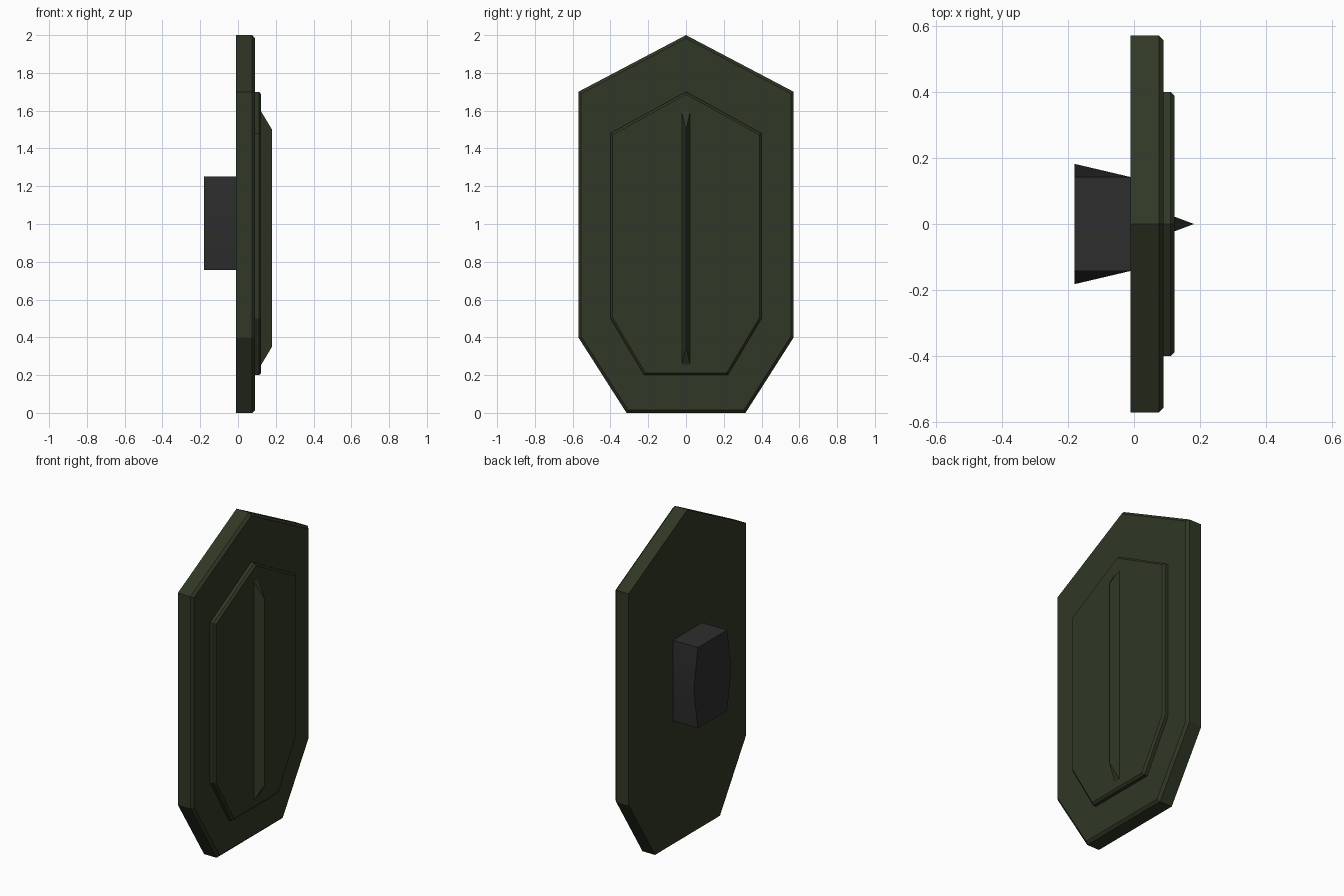
import bpy
import bmesh

cube = bpy.data.objects.get("Cube")
if cube:
    bpy.data.objects.remove(cube, do_unlink=True)


def material(name, rgb):
    mat = bpy.data.materials.new(name)
    mat.use_nodes = True
    mat.diffuse_color = (*rgb, 1)
    mat.node_tree.nodes["Principled BSDF"].inputs["Base Color"].default_value = (*rgb, 1)
    return mat


olive = material("dark_olive", (0.030, 0.039, 0.019))
charcoal = material("charcoal", (0.027, 0.027, 0.028))


def loft(name, back, front, x_back, x_front, mat, chamfer=0.0):
    """Join two matching (y, z) outlines along x, chamfering the front rim."""
    bm = bmesh.new()
    a = [bm.verts.new((x_back, y, z)) for y, z in back]
    b = [bm.verts.new((x_front, y, z)) for y, z in front]
    n = len(a)
    bm.faces.new(a)
    cap = bm.faces.new(b)
    for i in range(n):
        j = (i + 1) % n
        bm.faces.new((a[i], a[j], b[j], b[i]))
    bmesh.ops.recalc_face_normals(bm, faces=bm.faces[:])
    if chamfer:
        bmesh.ops.bevel(bm, geom=list(cap.edges), offset=chamfer,
                        segments=1, affect='EDGES', profile=0.5)
    mesh = bpy.data.meshes.new(name)
    bm.to_mesh(mesh)
    bm.free()
    mesh.materials.append(mat)
    obj = bpy.data.objects.new(name, mesh)
    bpy.context.collection.objects.link(obj)
    return obj


def shield_outline(half, foot, bottom, low, high, top):
    """Pointed top, straight sides, tapered flat foot."""
    return [(-foot, bottom), (foot, bottom), (half, low),
            (half, high), (0, top), (-half, high), (-half, low)]


def grip_outline(mid):
    """Block end whose sides bulge to mid at half height."""
    y, low, high = 0.142, 0.757, 1.252
    centre = (low + high) / 2
    return [(-y, low), (y, low), (mid, centre), (y, high), (-y, high), (-mid, centre)]


# Main plate and raised panel
plate = shield_outline(0.57, 0.315, 0.0, 0.40, 1.70, 2.0)
loft("shield_plate", plate, plate, -0.01, 0.09, olive, 0.015)
panel = shield_outline(0.40, 0.222, 0.20, 0.50, 1.48, 1.70)
loft("raised_panel", panel, panel, 0.085, 0.123, olive, 0.012)

# Sharp central ridge with sloping ends
base = [(-0.023, 0.25), (0.023, 0.25), (0.023, 1.60), (-0.023, 1.60)]
crest = [(-0.0005, 0.35), (0.0005, 0.35), (0.0005, 1.50), (-0.0005, 1.50)]
loft("central_ridge", base, crest, 0.12, 0.18, olive)

# Flared grip block on the back
grip = loft("grip_block", grip_outline(0.182), grip_outline(0.142), -0.18, -0.01, charcoal)
bpy.ops.object.select_all(action='DESELECT')
grip.select_set(True)
bpy.context.view_layer.objects.active = grip
bpy.ops.object.shade_smooth_by_angle()
